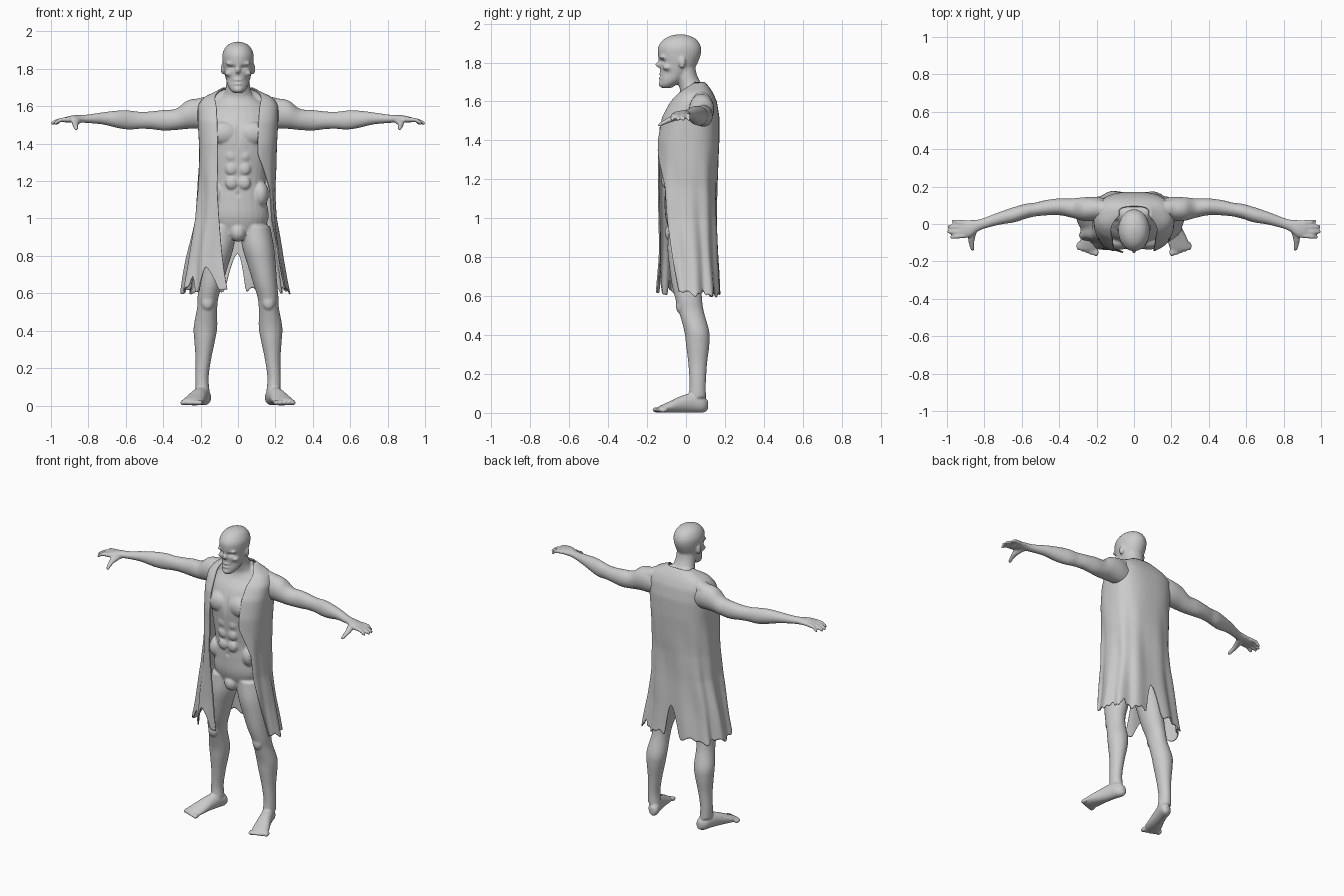
import bpy, bmesh
from math import sin, cos, pi, exp
from mathutils import Matrix, Vector


def catmull(rows, steps=6):
    """Smoothly resample a list of section tuples."""
    out = []
    for i in range(len(rows) - 1):
        p = [Vector(rows[max(0, min(len(rows) - 1, i + k))]) for k in (-1, 0, 1, 2)]
        for j in range(steps):
            t = j / steps
            out.append(0.5 * (2 * p[1] + (p[2] - p[0]) * t
                              + (2 * p[0] - 5 * p[1] + 4 * p[2] - p[3]) * t * t
                              + (3 * p[1] - p[0] - 3 * p[2] + p[3]) * t ** 3))
    return out + [Vector(rows[-1])]


def loft(bm, axis, rows, s=1, n=28):
    """Elliptical tube along an axis; row = (position, centre a, centre b, radius a, radius b)."""
    others = [i for i in range(3) if i != axis]
    rings = []
    for r in catmull(rows):
        ring = []
        for k in range(n):
            a = 2 * pi * k / n
            co = [0, 0, 0]
            co[axis] = r[0]
            co[others[0]] = r[1] + max(r[3], .003) * cos(a)
            co[others[1]] = r[2] + max(r[4], .003) * sin(a)
            co[0] *= s
            ring.append(bm.verts.new(co))
        rings.append(ring)
    for a, b in zip(rings, rings[1:]):
        for k in range(n):
            bm.faces.new((a[k], a[(k + 1) % n], b[(k + 1) % n], b[k]))
    bm.faces.new(rings[0][::-1])
    bm.faces.new(rings[-1])


def ball(bm, centre, radii, s=1):
    c = Vector((centre[0] * s, centre[1], centre[2]))
    m = Matrix.Translation(c) @ Matrix.Diagonal((*radii, 1))
    bmesh.ops.create_uvsphere(bm, u_segments=24, v_segments=16, radius=1, matrix=m)


def finish(bm, name):
    bmesh.ops.recalc_face_normals(bm, faces=bm.faces[:])
    me = bpy.data.meshes.new(name)
    bm.to_mesh(me)
    bm.free()
    ob = bpy.data.objects.new(name, me)
    bpy.context.collection.objects.link(ob)
    return ob


def apply_all(ob):
    bpy.context.view_layer.objects.active = ob
    ob.select_set(True)
    for m in list(ob.modifiers):
        bpy.ops.object.modifier_apply(modifier=m.name)
    ob.data.shade_smooth()
    ob.select_set(False)


bm = bmesh.new()

# torso and neck
loft(bm, 2, [(.90, 0, .01, .12, .08), (1.0, 0, .005, .163, .11), (1.1, 0, 0, .152, .11),
             (1.2, 0, 0, .148, .11), (1.35, 0, .005, .172, .13), (1.45, 0, .01, .185, .138),
             (1.55, 0, .03, .18, .12), (1.61, 0, .045, .14, .088), (1.65, 0, .04, .09, .07),
             (1.69, 0, .02, .068, .06), (1.74, 0, 0, .062, .055), (1.8, 0, -.01, .06, .055)])
# head
loft(bm, 2, [(1.67, 0, -.10, .022, .026), (1.685, 0, -.092, .04, .042), (1.71, 0, -.072, .054, .062),
             (1.75, 0, -.05, .066, .082), (1.79, 0, -.04, .075, .096), (1.84, 0, -.034, .083, .11),
             (1.88, 0, -.033, .083, .11), (1.915, 0, -.031, .067, .088),
             (1.935, 0, -.03, .043, .055), (1.945, 0, -.03, .012, .015)])
ball(bm, (0, -.134, 1.79), (.014, .024, .017))
ball(bm, (0, -.130, 1.808), (.010, .014, .026))
ball(bm, (0, -.122, 1.74), (.027, .016, .012))
ball(bm, (0, -.125, 1.72), (.025, .016, .009))
ball(bm, (0, -.122, 1.69), (.026, .02, .018))
ball(bm, (0, -.06, .925), (.045, .05, .05))

for s in (1, -1):
    # brow, cheekbone, ear
    ball(bm, (.032, -.118, 1.828), (.034, .018, .011), s)
    ball(bm, (.05, -.095, 1.775), (.022, .026, .016), s)
    ball(bm, (.083, -.02, 1.80), (.009, .018, .03), s)
    # chest, abdominal, side and seat muscles
    ball(bm, (.078, -.092, 1.455), (.082, .045, .062), s)
    for z in (1.335, 1.265, 1.19):
        ball(bm, (.034, -.108, z), (.033, .018, .034), s)
    ball(bm, (.12, -.04, 1.13), (.045, .06, .07), s)
    ball(bm, (.08, .075, .95), (.08, .062, .09), s)
    ball(bm, (.025, .02, 1.67), (.02, .02, .02), s)
    # neck tendon slope and trapezius
    loft(bm, 0, [(0, .06, 1.65, .04, .05), (.06, .06, 1.645, .045, .05),
                 (.13, .07, 1.615, .05, .05), (.22, .085, 1.59, .05, .05)], s)
    # arm to the knuckles
    loft(bm, 0, [(.12, .07, 1.545, .06, .07), (.2, .08, 1.56, .064, .08), (.27, .08, 1.555, .063, .076),
                 (.33, .085, 1.53, .052, .057), (.4, .092, 1.525, .045, .055),
                 (.47, .087, 1.525, .041, .047), (.53, .077, 1.525, .037, .046),
                 (.58, .068, 1.526, .04, .051), (.64, .05, 1.53, .041, .047),
                 (.72, .03, 1.535, .034, .033), (.8, .004, 1.533, .029, .023),
                 (.84, -.01, 1.533, .033, .021), (.88, -.025, 1.532, .046, .02),
                 (.925, -.028, 1.527, .047, .015)], s)
    # fingers and thumb
    for y0, y1, tip in ((.009, .014, .975), (-.016, -.014, .998), (-.041, -.042, 1.0), (-.064, -.07, .985)):
        loft(bm, 0, [(.9, y0, 1.53, .012, .013), (.95, (y0 + y1) / 2, 1.526, .012, .012),
                     (tip - .012, y1, 1.512, .011, .011), (tip, y1, 1.507, .006, .006)], s, 12)
    loft(bm, 1, [(-.02, .85, 1.527, .02, .018), (-.07, .868, 1.512, .02, .017),
                 (-.11, .868, 1.494, .014, .013), (-.135, .864, 1.481, .011, .011),
                 (-.143, .862, 1.478, .006, .006)], s, 12)
    # leg
    loft(bm, 2, [(.08, .19, .058, .038, .045), (.15, .193, .06, .036, .042), (.25, .185, .06, .042, .048),
                 (.35, .178, .06, .056, .06), (.42, .174, .055, .063, .064), (.52, .165, .028, .054, .064),
                 (.58, .16, .015, .056, .068), (.65, .146, .005, .064, .076),
                 (.75, .127, 0, .075, .086), (.85, .107, 0, .085, .095), (.96, .09, .01, .082, .095)], s)
    ball(bm, (.163, -.03, .55), (.032, .022, .04), s)
    # foot and toes
    loft(bm, 1, [(-.14, .247, .018, .05, .015), (-.12, .243, .022, .056, .021),
                 (-.08, .232, .031, .054, .03), (-.02, .212, .045, .045, .044),
                 (.04, .193, .052, .04, .05), (.09, .178, .042, .035, .04), (.113, .172, .04, .014, .024)], s)
    for i in range(5):
        ball(bm, (.204 + .023 * i, -.15 + .008 * i, .015), (.016 - .001 * i, .024, .014), s)

body = finish(bm, "body")
mod = body.modifiers.new("Blend", 'REMESH')
mod.mode = 'VOXEL'
mod.voxel_size = .0065
mod = body.modifiers.new("Soften", 'SMOOTH')
mod.factor = .5
mod.iterations = 4
apply_all(body)

# eye sockets, mouth, navel and rib dents: (x, z, radius x, radius z, depth)
dents = [(.032, 1.806, .02, .011, .016), (-.032, 1.806, .02, .011, .016), (0, 1.73, .026, .004, .006),
         (.05, 1.745, .016, .02, .007), (-.05, 1.745, .016, .02, .007),
         (0, 1.13, .008, .012, .008), (0, 1.45, .01, .06, .008)]
for v in body.data.vertices:
    if v.co.y < -.05 and abs(v.co.x) < .1 and v.co.z > 1:
        for x, z, rx, rz, d in dents:
            v.co.y += d * exp(-((v.co.x - x) / rx) ** 2 - ((v.co.z - z) / rz) ** 2)

# coat sections: z, half width at +x, half width at -x, front y, back y, opening angle at +x, at -x
coat_rows = [(1.70, .075, .075, .03, .092, 1.35, 1.35), (1.675, .12, .12, -.01, .115, 1.0, 1.0),
             (1.645, .185, .185, -.045, .135, .62, .62), (1.60, .212, .212, -.085, .155, .45, .45),
             (1.52, .212, .212, -.13, .168, .42, .43), (1.40, .205, .205, -.152, .168, .42, .43),
             (1.34, .202, .205, -.152, .165, .42, .43), (1.16, .195, .212, -.152, .155, .92, .43),
             (1.0, .2, .225, -.15, .155, 1.0, .36), (.8, .23, .265, -.143, .16, 1.15, .22),
             (.57, .275, .3, -.15, .172, 1.42, .07)]


def section(z):
    for a, b in zip(coat_rows, coat_rows[1:]):
        if z >= b[0]:
            return Vector(a).lerp(Vector(b), (a[0] - z) / (a[0] - b[0]))
    return Vector(coat_rows[-1])


def notch(t, centre, half, height):
    return height * max(0, 1 - abs(t - centre) / half) ** .7


def hem(t):
    """Ragged lower edge with a rear slit and a torn front panel."""
    z = .61 + .012 * sin(t * 47) + .008 * sin(t * 113 + 1)
    z += notch(t, .5, .024, .22) + notch(t, .938, .034, .13)
    return z + notch(t, .86, .012, .09) + notch(t, .30, .012, .04)


bm = bmesh.new()
cols, levels, grid = 220, 80, []
for j in range(cols + 1):
    t = j / cols
    low, column = hem(t), []
    for k in range(levels + 1):
        z = 1.70 + (low - 1.70) * k / levels
        _, wr, wl, yf, yb, ar, al = section(z)
        a = ar + (pi - ar) * 2 * t if t < .5 else pi + (pi - al) * (2 * t - 1)
        w = wr if sin(a) > 0 else wl
        loose = max(0, min(1, (1.4 - z) / .8))
        f = 1 + .045 * loose * sin(11 * a + 2.5 * z) + .012 * sin(5 * a + 14 * z) * min(1, loose * 4)
        sx, cy = sin(a), -cos(a)
        x = w * f * abs(sx) ** .75 * (1 if sx > 0 else -1)
        y = (yf + yb) / 2 + (yb - yf) / 2 * f * abs(cy) ** .75 * (1 if cy > 0 else -1)
        column.append(bm.verts.new((x, y, z)))
    grid.append(column)
for a, b in zip(grid, grid[1:]):
    for k in range(levels):
        bm.faces.new((a[k], b[k], b[k + 1], a[k + 1]))
coat = finish(bm, "long_coat")
mod = coat.modifiers.new("Soften", 'SMOOTH')
mod.iterations = 3
mod = coat.modifiers.new("Cloth", 'SOLIDIFY')
mod.thickness = .007
mod.offset = 0
apply_all(coat)
